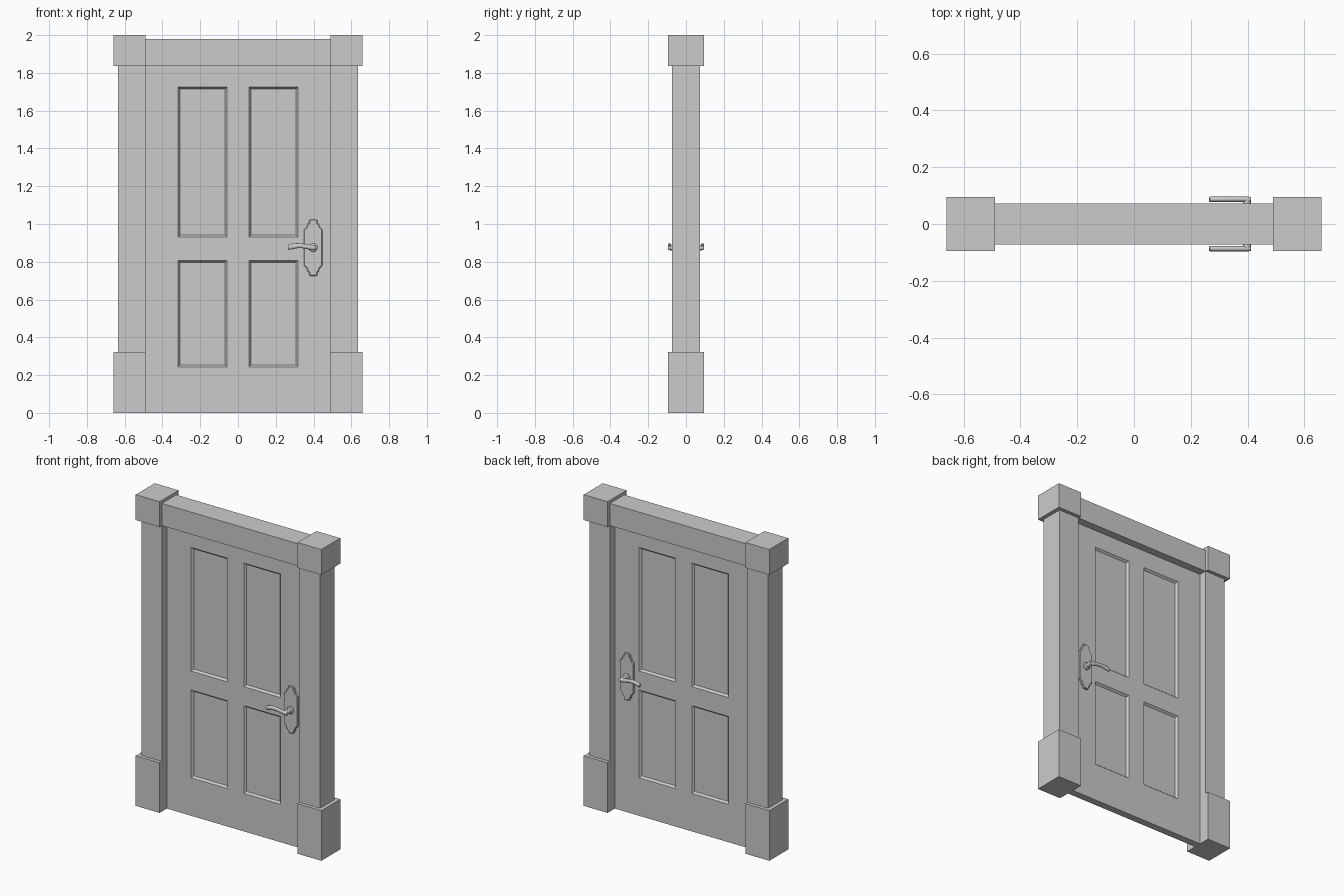
import bpy, bmesh, math
from mathutils import Vector

if "Cube" in bpy.data.objects:
    bpy.data.objects.remove(bpy.data.objects["Cube"])


def make_object(name, bm, mirror=(False, False, False), smooth=False):
    bmesh.ops.recalc_face_normals(bm, faces=bm.faces)
    mesh = bpy.data.meshes.new(name)
    bm.to_mesh(mesh)
    bm.free()
    ob = bpy.data.objects.new(name, mesh)
    bpy.context.collection.objects.link(ob)
    if any(mirror):
        mod = ob.modifiers.new("Mirror", 'MIRROR')
        mod.use_axis = mirror
        mod.merge_threshold = 0.0001
    if smooth:
        bpy.ops.object.select_all(action='DESELECT')
        bpy.context.view_layer.objects.active = ob
        ob.select_set(True)
        bpy.ops.object.shade_smooth_by_angle(angle=math.radians(40))
    return ob


def box(name, x0, x1, depth, z0, z1, mirror=(False, False, False)):
    bm = bmesh.new()
    bmesh.ops.create_cube(bm, size=1)
    for v in bm.verts:
        v.co = Vector((x0 + (v.co.x + .5) * (x1 - x0), v.co.y * 2 * depth,
                       z0 + (v.co.z + .5) * (z1 - z0)))
    return make_object(name, bm, mirror)


# Frame: plinths, posts and corner blocks mirrored left to right, plus lintel
SIDES = (True, False, False)
box("plinth_blocks", 0.49, 0.66, 0.096, 0, 0.322, SIDES)
box("side_posts", 0.49, 0.635, 0.073, 0.322, 1.837, SIDES)
box("corner_blocks", 0.49, 0.66, 0.096, 1.837, 2.0, SIDES)
box("lintel", -0.49, 0.49, 0.073, 1.837, 1.98)

# Door leaf: a grid front with four sunken panels, mirrored to the back
FACE_Y = -0.023
BOTH_FACES = (False, True, False)
xs = [-0.49, -0.318, -0.058, 0.058, 0.318, 0.49]
zs = [0, 0.244, 0.808, 0.93, 1.724, 1.837]
bm = bmesh.new()
grid = [[bm.verts.new((x, FACE_Y, z)) for x in xs] for z in zs]
panels = []
for j in range(5):
    for i in range(5):
        f = bm.faces.new((grid[j][i], grid[j][i + 1], grid[j + 1][i + 1], grid[j + 1][i]))
        if i in (1, 3) and j in (1, 3):
            panels.append(f)
bm.normal_update()
rim = [e for e in bm.edges if e.is_boundary]
bmesh.ops.inset_individual(bm, faces=panels, thickness=0.015, depth=-0.013)
side = bmesh.ops.extrude_edge_only(bm, edges=rim)["geom"]
for v in side:
    if isinstance(v, bmesh.types.BMVert):
        v.co.y = 0
make_object("door_leaf", bm, BOTH_FACES)

# Handle plate: stepped outline with a chamfered front edge
HX, HZ = 0.398, 0.875
quarter = [(0.049, 0.092), (0.044, 0.101), (0.035, 0.108), (0.031, 0.118),
           (0.029, 0.127), (0.022, 0.131), (0.022, 0.143), (0.016, 0.15)]
half = quarter + [(-x, z) for x, z in reversed(quarter)]
outline = half + [(-x, -z) for x, z in half]
bm = bmesh.new()
plate = bm.faces.new([bm.verts.new((HX + x, FACE_Y + 0.002, HZ + z)) for x, z in outline])
front = bmesh.ops.extrude_face_region(bm, geom=[plate])["geom"]
for v in front:
    if isinstance(v, bmesh.types.BMVert):
        v.co.y = FACE_Y - 0.008
cap = [f for f in front if isinstance(f, bmesh.types.BMFace)]
bm.normal_update()
bmesh.ops.inset_region(bm, faces=cap, thickness=0.004, use_even_offset=True)
for v in cap[0].verts:
    v.co.y = FACE_Y - 0.012
make_object("handle_plate", bm, BOTH_FACES)


def loft(name, rings):
    """Join equal rings of points into a capped tube."""
    bm = bmesh.new()
    loops = [[bm.verts.new(p) for p in ring] for ring in rings]
    n = len(loops[0])
    for a, b in zip(loops, loops[1:]):
        for k in range(n):
            bm.faces.new((a[k], a[(k + 1) % n], b[(k + 1) % n], b[k]))
    bm.faces.new(loops[0])
    bm.faces.new(loops[-1])
    return make_object(name, bm, BOTH_FACES, smooth=True)


ANGLES = [2 * math.pi * k / 16 for k in range(16)]

# Spindle with a collar at the plate
spindle = [(-0.03, 0.023), (-0.041, 0.023), (-0.044, 0.020), (-0.047, 0.014), (-0.086, 0.014)]
loft("handle_spindle", [[(HX + r * math.cos(a), y, HZ + r * math.sin(a)) for a in ANGLES]
                        for y, r in spindle])

# Lever: gently bowed elliptical bar (x, centre z, half height, half depth)
lever = [(0.265, 0.876, 0.010, 0.0075), (0.268, 0.877, 0.014, 0.0095),
         (0.285, 0.881, 0.0145, 0.0095), (0.310, 0.885, 0.0135, 0.0095),
         (0.335, 0.885, 0.0125, 0.0095), (0.360, 0.881, 0.012, 0.0095),
         (0.380, 0.877, 0.013, 0.0095), (0.400, 0.875, 0.014, 0.0095),
         (0.412, 0.875, 0.010, 0.0085)]
loft("handle_lever", [[(x, -0.087 + d * math.cos(a), z + h * math.sin(a)) for a in ANGLES]
                      for x, z, h, d in lever])
